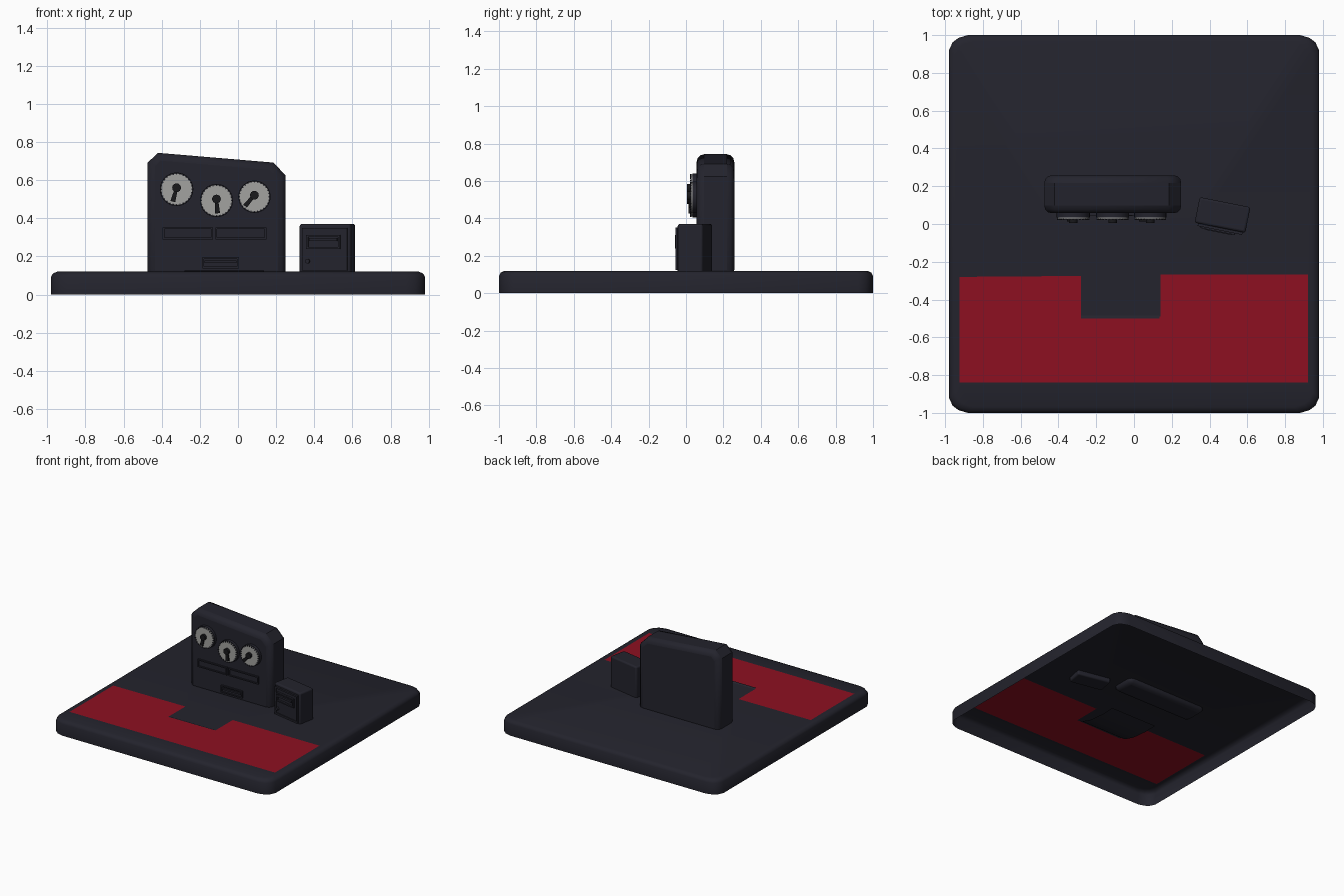
import bpy, bmesh, math
from mathutils import Matrix, Vector

if "Cube" in bpy.data.objects:
    bpy.data.objects.remove(bpy.data.objects["Cube"])


def material(name, rgb):
    m = bpy.data.materials.new(name)
    m.diffuse_color = (*rgb, 1)
    m.use_nodes = True
    m.node_tree.nodes["Principled BSDF"].inputs["Base Color"].default_value = m.diffuse_color
    return m


NAVY = material("dark navy", (0.017, 0.017, 0.026))
BLACK = material("needle black", (0.009, 0.009, 0.011))
GREY = material("dial grey", (0.36, 0.36, 0.35))
RED = material("deep red", (0.27, 0.005, 0.015))


def finish(name, bm, mats, matrix=None, bevel=0, angle=35):
    if matrix:
        bm.transform(matrix)
    me = bpy.data.meshes.new(name)
    bm.to_mesh(me)
    bm.free()
    ob = bpy.data.objects.new(name, me)
    bpy.context.collection.objects.link(ob)
    for m in mats:
        me.materials.append(m)
    if bevel:
        b = ob.modifiers.new("bevel", 'BEVEL')
        b.width, b.segments = bevel, 3
        b.limit_method, b.angle_limit = 'ANGLE', math.radians(60)
    bpy.ops.object.select_all(action='DESELECT')
    bpy.context.view_layer.objects.active = ob
    ob.select_set(True)
    bpy.ops.object.shade_smooth_by_angle(angle=math.radians(angle))
    return ob


def add_prism(bm, pts, y0, y1):
    """Extrude an (x, z) outline along y."""
    a = [bm.verts.new((x, y0, z)) for x, z in pts]
    b = [bm.verts.new((x, y1, z)) for x, z in pts]
    n = len(pts)
    faces = [bm.faces.new(a), bm.faces.new(b[::-1])]
    faces += [bm.faces.new((a[i], b[i], b[(i + 1) % n], a[(i + 1) % n])) for i in range(n)]
    bmesh.ops.recalc_face_normals(bm, faces=faces)


def prism(name, pts, y0, y1, mat, matrix=None, bevel=0):
    bm = bmesh.new()
    add_prism(bm, pts, y0, y1)
    return finish(name, bm, [mat], matrix, bevel)


def rect(x0, x1, z0, z1):
    return [(x0, z0), (x1, z0), (x1, z1), (x0, z1)]


def circle(cx, cz, r, n=32):
    return [(cx + r * math.cos(2 * math.pi * i / n), cz + r * math.sin(2 * math.pi * i / n))
            for i in range(n)]


def frame(name, x0, x1, z0, z1, w, y_front, y_back, matrix=None):
    """Four bars around a rectangle."""
    bm = bmesh.new()
    for r in (rect(x0, x1, z0, z0 + w), rect(x0, x1, z1 - w, z1),
              rect(x0, x0 + w, z0 + w, z1 - w), rect(x1 - w, x1, z0 + w, z1 - w)):
        add_prism(bm, r, y_front, y_back)
    return finish(name, bm, [NAVY], matrix)


# Base: open-bottomed shell with rounded corners and a red area cut into its top
corner = [(0.98, 0.92), (0.96, 0.962), (0.93, 0.985), (0.88, 1.0)]
outline = (corner + [(-x, y) for x, y in corner[::-1]]
           + [(-x, -y) for x, y in corner] + [(x, -y) for x, y in corner[::-1]])
bm = bmesh.new()
rings = []
for z, inset in ((0, 0), (0.093, 0), (0.111, 0.01), (0.12, 0.032)):
    rings.append([bm.verts.new((x * (1 - inset / 0.98), y * (1 - inset), z)) for x, y in outline])
n = len(outline)
for lo, hi in zip(rings, rings[1:]):
    for i in range(n):
        j = (i + 1) % n
        bm.faces.new((lo[i], lo[j], hi[j], hi[i]))
red_pts = [(-0.925, -0.84), (0.92, -0.84), (0.92, -0.268), (0.14, -0.268),
           (0.14, -0.49), (-0.28, -0.495), (-0.28, -0.275), (-0.925, -0.28)]
red_verts = [bm.verts.new((x, y, 0.12)) for x, y in red_pts]
red_face = bm.faces.new(red_verts)
red_face.material_index = 1
top_edges = [bm.edges.get((rings[-1][i], rings[-1][(i + 1) % n])) for i in range(n)]
fill = bmesh.ops.triangle_fill(bm, use_beauty=True, use_dissolve=False,
                               edges=top_edges + list(red_face.edges), normal=(0, 0, 1))
for f in fill["geom"]:
    if isinstance(f, bmesh.types.BMFace) and f.normal.z < 0:
        f.normal_flip()
finish("base_plate", bm, [NAVY, RED], angle=40)

# Curved panel sunk into the base, only its front lip shows
bm = bmesh.new()
prev = None
for y, z in ((-0.50, 0.126), (-0.485, 0.121), (-0.44, 0.09), (-0.34, 0.06), (-0.2, 0.047), (-0.09, 0.05)):
    row = [bm.verts.new((x, y, z)) for x in (-0.28, 0.135)]
    if prev:
        bm.faces.new((prev[0], prev[1], row[1], row[0]))
    prev = row
finish("sunken_panel", bm, [NAVY])

# Main console with slanted top
prism("console", [(-0.475, 0.085), (0.25, 0.085), (0.25, 0.625), (0.185, 0.692),
                  (-0.42, 0.743), (-0.475, 0.69)], 0.057, 0.258, NAVY, bevel=0.04)

# Three dial gauges: rim, face, ticks and needle
for k, (cx, cz, r, dx, dz) in enumerate(((-0.322, 0.552, 0.088, -0.27, -1),
                                         (-0.113, 0.493, 0.087, 0.08, -1),
                                         (0.086, 0.513, 0.085, -0.65, -0.75)), 1):
    prism(f"gauge_rim_{k}", circle(cx, cz, r), 0.034, 0.07, NAVY)
    prism(f"gauge_face_{k}", circle(cx, cz, r * 0.95), 0.026, 0.036, GREY)
    bm = bmesh.new()
    for i in range(28):
        a = 2 * math.pi * i / 28
        u, v = Vector((math.cos(a), math.sin(a))), Vector((-math.sin(a), math.cos(a)))
        c = Vector((cx, cz))
        add_prism(bm, [tuple(c + u * r * p + v * q) for p, q in
                       ((0.88, -0.003), (0.97, -0.004), (0.97, 0.004), (0.88, 0.003))], 0.022, 0.03)
    finish(f"gauge_ticks_{k}", bm, [NAVY])
    d = Vector((dx, dz)).normalized()
    s = Vector((-d.y, d.x))
    hub = Vector((cx, cz)) + Vector((0, 0.008))
    prism(f"gauge_hub_{k}", circle(hub.x, hub.y, 0.023, 16), 0.005, 0.03, BLACK)
    prism(f"gauge_needle_{k}", [tuple(hub + s * q + d * p) for p, q in
                                ((0, -0.008), (0, 0.008), (0.075, 0.013), (0.075, -0.013))],
          0.014, 0.028, BLACK)

# Framed slots on the console front
for k, (x0, x1, z0, z1) in enumerate(((-0.395, -0.132, 0.29, 0.352), (-0.118, 0.149, 0.29, 0.352),
                                      (-0.187, 0.004, 0.138, 0.196)), 1):
    frame(f"slot_frame_{k}", x0, x1, z0, z1, 0.009, 0.044, 0.062)
    prism(f"slot_back_{k}", rect(x0, x1, z0, z1), 0.053, 0.06, NAVY)
prism("lower_slot_lip", rect(-0.175, -0.008, 0.165, 0.178), 0.042, 0.06, NAVY)

# Small side cabinet, turned slightly
M = Matrix.Translation((0.468, 0.045, 0)) @ Matrix.Rotation(math.radians(-11.3), 4, 'Z')
prism("cabinet", rect(-0.137, 0.137, 0.085, 0.37), -0.066, 0.072, NAVY, M, bevel=0.012)
frame("cabinet_door_frame", -0.118, 0.122, 0.125, 0.35, 0.014, -0.08, -0.06, M)
prism("cabinet_door", rect(-0.108, 0.112, 0.135, 0.34), -0.073, -0.06, NAVY, M)
frame("cabinet_slot_frame", -0.095, 0.085, 0.24, 0.312, 0.01, -0.088, -0.07, M)
prism("cabinet_handle", rect(-0.078, 0.07, 0.28, 0.296), -0.092, -0.07, NAVY, M)
prism("cabinet_knob", circle(-0.09, 0.175, 0.012, 12), -0.088, -0.07, NAVY, M)
